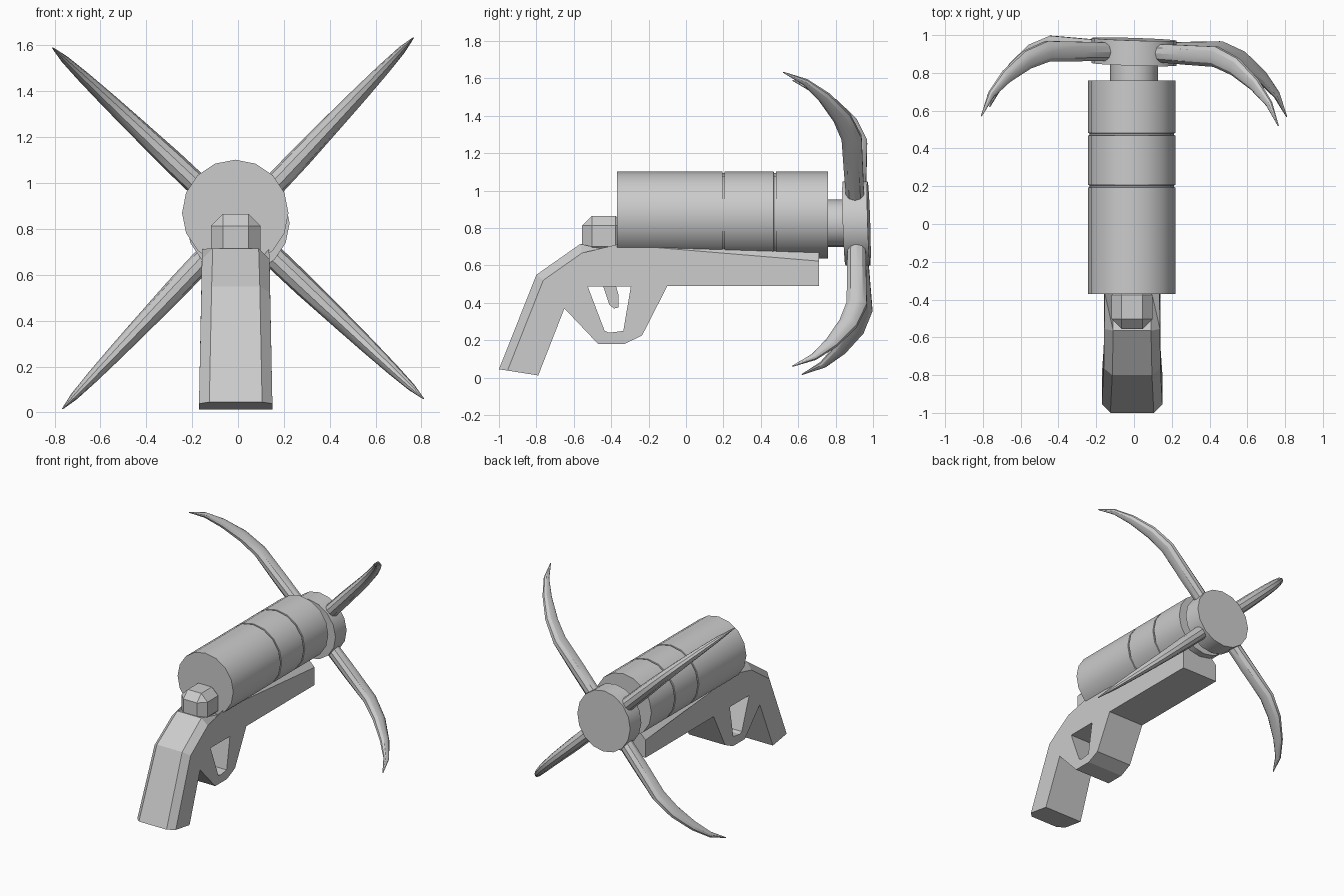
import bpy, bmesh
from math import sin, cos, pi, radians, hypot
from mathutils import Vector

if "Cube" in bpy.data.objects:
    bpy.data.objects.remove(bpy.data.objects["Cube"])

CX = -0.01          # centre line of the gun
HUB_Z = 0.825       # height of the hook hub


def finish(bm, name, smooth=True):
    bmesh.ops.recalc_face_normals(bm, faces=bm.faces)
    me = bpy.data.meshes.new(name)
    bm.to_mesh(me)
    bm.free()
    ob = bpy.data.objects.new(name, me)
    bpy.context.collection.objects.link(ob)
    if smooth:
        bpy.ops.object.select_all(action='DESELECT')
        ob.select_set(True)
        bpy.context.view_layer.objects.active = ob
        bpy.ops.object.shade_smooth_by_angle(angle=radians(30))
    return ob


def loft(name, rings):
    bm = bmesh.new()
    vs = [[bm.verts.new(p) for p in ring] for ring in rings]
    n = len(vs[0])
    for a, b in zip(vs, vs[1:]):
        for i in range(n):
            bm.faces.new((a[i], a[(i + 1) % n], b[(i + 1) % n], b[i]))
    bm.faces.new(vs[0])
    bm.faces.new(vs[-1])
    return finish(bm, name)


def lathe(name, profile, x, z, sides=16, warp=lambda p: p):
    return loft(name, [[warp(Vector((x + r * cos(2 * pi * i / sides), y,
                                     z + r * sin(2 * pi * i / sides))))
                        for i in range(sides)] for r, y in profile])


def extrude(name, pts, half, bevel_count=0, bevel=0.05):
    """Side profile (y, z) widened along x; half may vary per point."""
    bm = bmesh.new()
    sides = []
    for s in (-1, 1):
        sides.append([bm.verts.new((CX + s * (half[i] if isinstance(half, list) else half), y, z))
                      for i, (y, z) in enumerate(pts)])
        bm.faces.new(sides[-1])
    n = len(pts)
    for i in range(n):
        j = (i + 1) % n
        bm.faces.new((sides[0][i], sides[0][j], sides[1][j], sides[1][i]))
    if bevel_count:
        edges = [bm.edges.get((v[i], v[i + 1])) for v in sides for i in range(bevel_count)]
        bmesh.ops.bevel(bm, geom=edges, offset=bevel, segments=1, affect='EDGES')
    return finish(bm, name, False)


def tilt(p):        # the hub and hooks sit slightly skewed
    p.y -= 0.032 * p.x + 0.032 * (p.z - HUB_Z)
    return p


# barrel with two thin grooves
R, G = 0.232, 0.224
profile = [(R, -0.37)]
for y in (0.20, 0.475):
    profile += [(R, y - 0.006), (G, y - 0.005), (G, y + 0.005), (R, y + 0.006)]
lathe("barrel", profile + [(R, 0.76)], CX - 0.002, 0.87)

# neck and hub
lathe("neck", [(0.127, 0.74), (0.127, 0.87)], 0, HUB_Z)
lathe("hook_hub", [(0.225, 0.845), (0.225, 0.978)], 0, HUB_Z, warp=tilt)

# four hooks: radius from hub, y, half width, half depth
path = [(0.16, 0.913, 0.05, 0.05), (0.40, 0.913, 0.048, 0.054), (0.63, 0.914, 0.04, 0.057),
        (0.78, 0.868, 0.034, 0.052), (0.93, 0.78, 0.026, 0.037), (1.04, 0.685, 0.017, 0.021),
        (1.112, 0.57, 0.003, 0.003)]
for k in range(4):
    a = radians(46.6 + 90 * k)
    u, v = Vector((cos(a), 0, sin(a))), Vector((-sin(a), 0, cos(a)))
    rings = []
    for i, (r, y, w, h) in enumerate(path):
        p, q = path[max(i - 1, 0)], path[min(i + 1, len(path) - 1)]
        dr, dy = q[0] - p[0], q[1] - p[1]
        nrm = (u * -dy + Vector((0, dr, 0))) / hypot(dr, dy)
        c = u * r + Vector((0, y, HUB_Z))
        rings.append([tilt(c + v * w * cos(t) + nrm * h * sin(t))
                      for t in (2 * pi * s / 10 for s in range(10))])
    loft("hook_%d" % (k + 1), rings)

# grip, receiver and rail in one body, bevelled along the back and top
body_pts = [(-1.0, 0.045), (-0.80, 0.55), (-0.565, 0.715), (-0.37, 0.668), (0.71, 0.668),
            (0.71, 0.49), (-0.10, 0.49), (-0.235, 0.225), (-0.33, 0.18), (-0.47, 0.18),
            (-0.65, 0.37), (-0.79, 0.012)]
widths = [0.16, 0.15, 0.145, 0.15, 0.15, 0.15, 0.15, 0.15, 0.15, 0.15, 0.15, 0.16]
body = extrude("grip_and_rail", body_pts, widths, bevel_count=4, bevel=0.045)

# trigger opening
cutter = extrude("trigger_opening_cutter",
                 [(-0.525, 0.487), (-0.295, 0.487), (-0.335, 0.25), (-0.41, 0.24), (-0.435, 0.25)], 0.3)
cutter.hide_render = True
cutter.hide_set(True)
mod = body.modifiers.new("trigger_opening", 'BOOLEAN')
mod.operation = 'DIFFERENCE'
mod.solver = 'EXACT'
mod.object = cutter

# trigger
extrude("trigger", [(-0.45, 0.51), (-0.38, 0.51), (-0.36, 0.44), (-0.36, 0.375),
                    (-0.385, 0.37), (-0.41, 0.39), (-0.43, 0.45)], 0.03)

# chamfered hammer block
bm = bmesh.new()
bmesh.ops.create_cube(bm, size=1)
for vert in bm.verts:
    vert.co = Vector((CX + vert.co.x * 0.216, -0.44 + vert.co.y * 0.23, 0.757 + vert.co.z * 0.216))
bmesh.ops.bevel(bm, geom=bm.edges[:], offset=0.052, segments=1, affect='EDGES')
finish(bm, "hammer", False)
